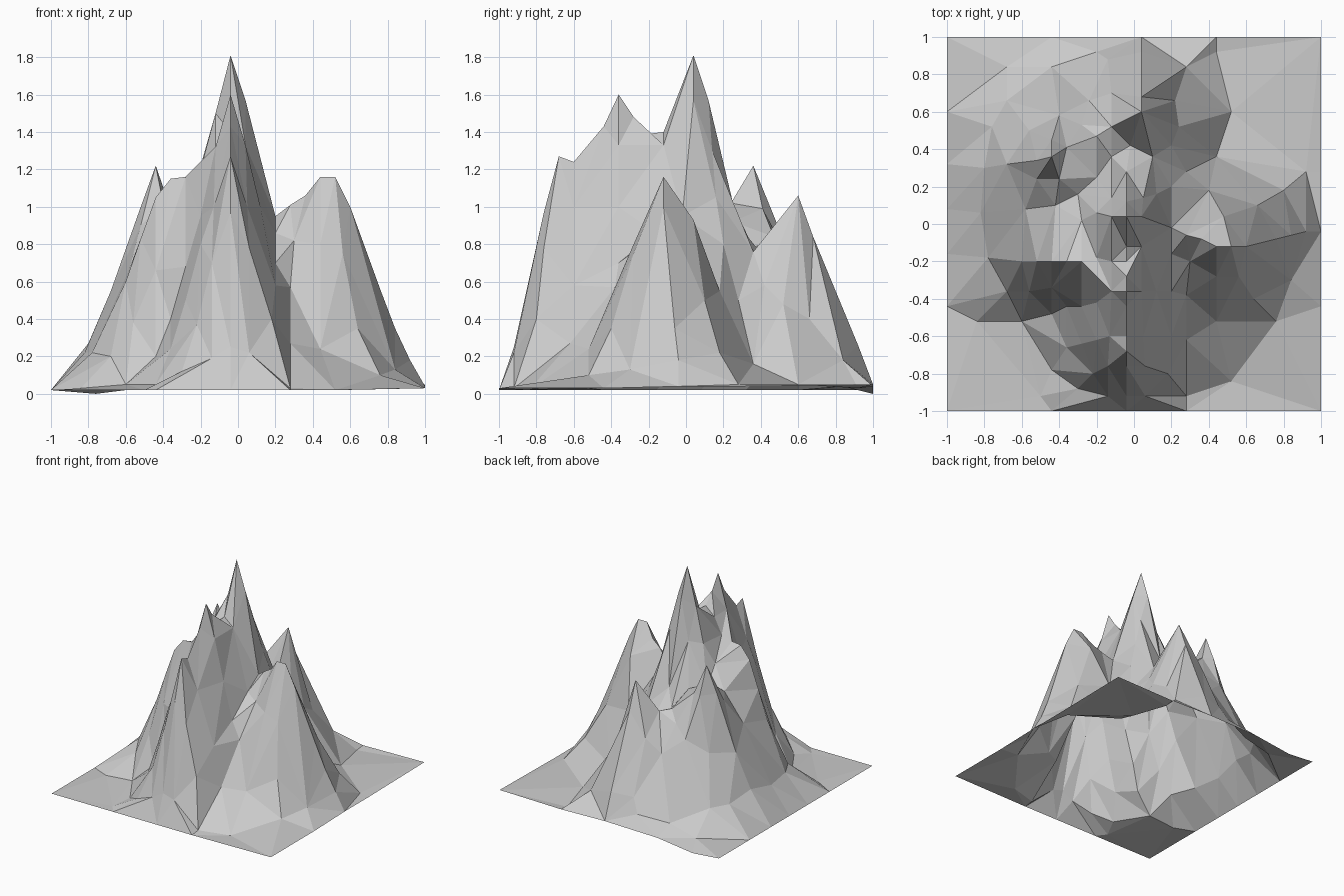
import bpy
from mathutils import Vector, geometry

# Ridge and valley lines, each a short path of (x, y, height)
summit_ridge = [(-.04, -1, .02), (-.04, -.92, .25), (-.04, -.76, .97), (-.04, -.68, 1.27),
                (-.04, -.6, 1.24), (-.04, -.44, 1.43), (-.04, -.36, 1.6), (-.04, -.28, 1.48),
                (-.04, -.2, 1.39), (-.04, -.12, 1.4), (-.04, .04, 1.81), (-.04, .12, 1.57),
                (-.04, .28, .9), (-.02, .42, .73), (.04, .6, 1.06), (.04, .68, .84),
                (.04, .92, .26), (.04, 1, .05)]
east_shoulder = [(.06, -.92, .22), (.06, -.76, .78), (.05, -.6, 1.0), (.04, -.36, 1.33),
                 (.04, -.12, 1.33), (.04, .04, 1.57), (.05, .14, 1.3), (.1, .36, .76)]
west_shoulder = [(-.14, -.92, .19), (-.14, -.76, .7), (-.13, -.6, 1.0), (-.12, -.36, 1.32),
                 (-.12, -.2, 1.32), (-.12, .04, 1.5), (-.12, .14, 1.25), (-.12, .36, .78)]
west_ridge = [(-.2, -.18, 1.2), (-.28, -.2, 1.16), (-.36, -.2, 1.15), (-.44, -.2, 1.05),
              (-.52, -.2, .83), (-.6, -.2, .6), (-.78, -.18, .22), (-1, -.16, .02)]
east_ridge = [(.2, -.02, .95), (.28, -.06, 1.01), (.36, -.08, 1.06), (.44, -.12, 1.16),
              (.52, -.12, 1.16), (.6, -.12, 1.0), (.76, -.08, .56), (.84, -.06, .35),
              (.92, -.04, .18), (1, -.04, .04)]
north_ridge = [(-.12, .52, .82), (-.2, .47, .84), (-.36, .41, .99), (-.44, .36, 1.22),
               (-.52, .34, 1.0), (-.68, .32, .55), (-.8, .3, .27), (-1, .32, .02)]
west_valley = [(-.2, .25, .92), (-.3, .16, .92), (-.42, .1, .9), (-.58, .08, .67),
               (-.82, .06, .22), (-1, .08, .02)]
southwest_valley = [(-.2, -.42, .95), (-.28, -.44, .68), (-.36, -.44, .4), (-.44, -.48, .2),
                    (-.6, -.52, .05)]
southeast_valley = [(.12, -.36, 1.0), (.2, -.36, .7), (.28, -.38, .57), (.44, -.52, .24),
                    (.52, -.84, .02)]
northeast_valley = [(.12, .16, 1.05), (.2, .2, .8), (.28, .28, .5), (.44, .36, .16),
                    (.92, .28, .05)]
# Flank points and the foot of the mountain
flanks = [(.2, -.6, .58), (.28, -.62, .27), (.18, -.8, .4), (-.2, -.62, .8), (-.28, -.64, .5),
          (-.36, -.66, .24), (-.22, -.8, .37), (.44, -.28, .8), (.56, -.28, .75), (.3, -.2, .82),
          (.64, -.4, .35), (.48, .04, .93), (.4, .18, .55), (.66, .1, .5), (.2, -.16, .86),
          (.24, .52, .48), (.22, .66, .4), (.2, .42, .58), (-.12, .7, .66), (-.24, .66, .55),
          (-.4, .58, .68), (-.56, .5, .58), (-.4, .24, 1.02), (-.28, .02, 1.06), (-.2, .06, 1.22),
          (-.44, -.34, .66), (-.56, -.36, .38), (-.14, .88, .25), (-.44, .45, 1.0),
          (-.52, .24, .9), (-.68, -.36, .2), (-.3, -.88, .12), (-.28, .53, .76)]
foot = [(.28, -.92, .03), (.76, -.52, .1), (.84, -.3, .13), (.8, .18, .22), (.52, .6, .05),
        (.28, .84, .18), (.44, .92, .03), (-.2, .92, .14), (-.44, .84, .1), (-.68, .84, .04),
        (-.68, .66, .22), (-.76, .52, .22), (-.84, -.52, .03), (-.44, -.78, .05), (-.5, -.92, .02)]
rim = [(-1, -1, .02), (-.44, -1, .02), (.28, -1, .02), (1, -1, .03), (1, -.44, .03),
       (1, .28, .04), (1, 1, .05), (.44, 1, .04), (-.44, 1, .04), (-.76, 1, .0),
       (-1, 1, .02), (-1, .6, .02), (-1, -.44, .02)]

# Triangulate in plan, keeping ridge and valley lines as creases
points, creases = [], []
for path in (summit_ridge, east_shoulder, west_shoulder, west_ridge, east_ridge, north_ridge,
             west_valley, southwest_valley, southeast_valley, northeast_valley):
    start = len(points)
    points += path
    creases += [(i, i + 1) for i in range(start, len(points) - 1)]
points += flanks + foot + rim
plan = [Vector(p[:2]) for p in points]
verts, _, faces, origin, _, _ = geometry.delaunay_2d_cdt(plan, creases, [], 0, 1e-5)


def height(v, ids):
    if ids:
        return points[ids[0]][2]
    return min(points, key=lambda p: (Vector(p[:2]) - v).length)[2]


# Open mountain surface with flat faces
mesh = bpy.data.meshes.new("mountain")
mesh.from_pydata([(v.x, v.y, height(v, ids)) for v, ids in zip(verts, origin)], [], faces)
mesh.update()
mountain = bpy.data.objects.new("mountain", mesh)
bpy.context.collection.objects.link(mountain)
